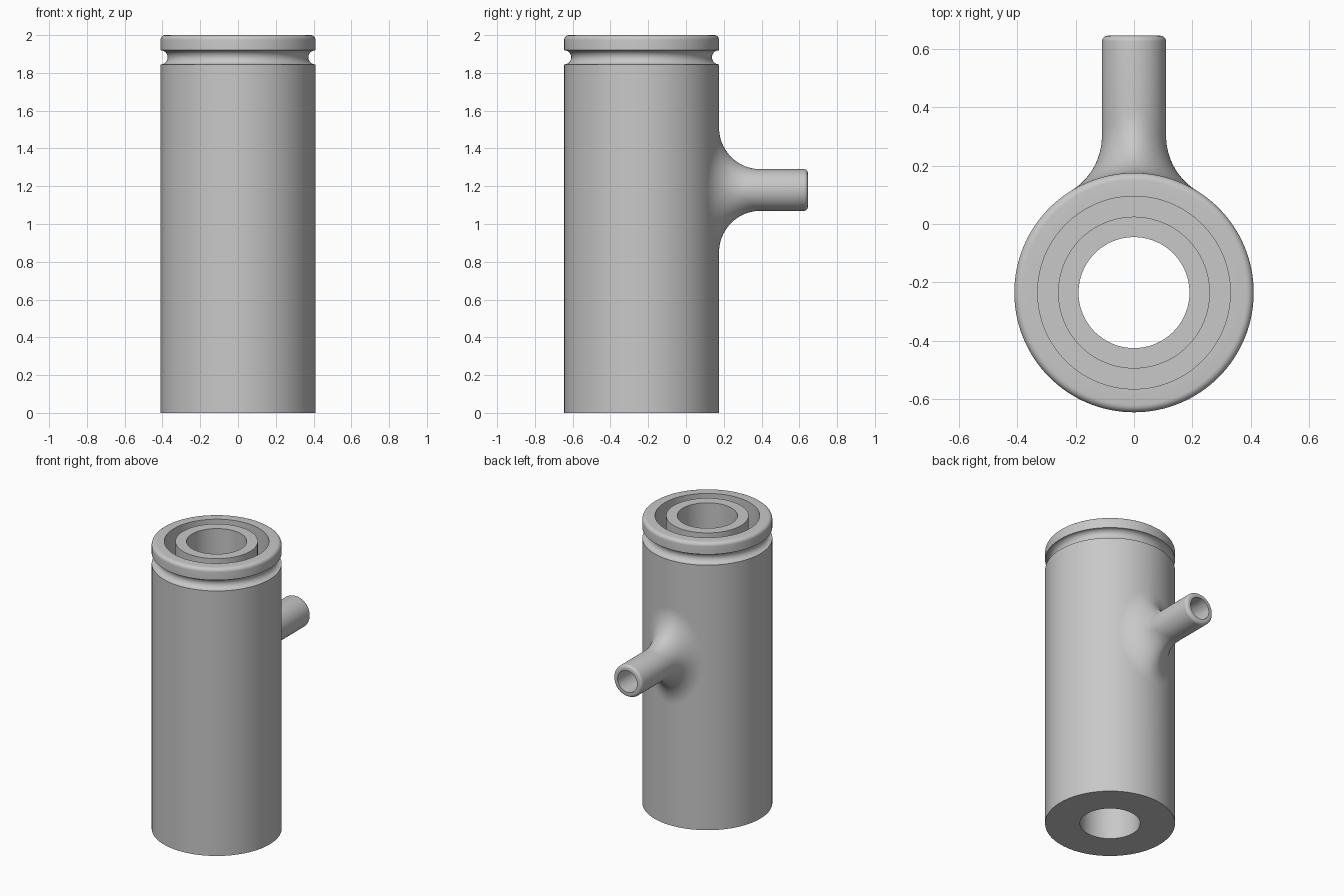
import bpy, bmesh
from math import sin, cos, pi, sqrt, radians
from mathutils import Vector

if "Cube" in bpy.data.objects:
    bpy.data.objects.remove(bpy.data.objects["Cube"], do_unlink=True)

AXIS_Y = -0.235                     # body axis
R, JACKET_OUT, JACKET_IN, BORE = 0.41, 0.33, 0.26, 0.19
HEIGHT, FLOOR = 2.0, 0.15
PORT_Z, PORT_R, PORT_BORE, PORT_END = 1.18, 0.11, 0.075, 0.88
FILLET = 0.22
SEGS = 128

grey = bpy.data.materials.new("light grey")
grey.use_nodes = True
grey.diffuse_color = (0.58, 0.58, 0.58, 1)
grey.node_tree.nodes["Principled BSDF"].inputs["Base Color"].default_value = (0.58, 0.58, 0.58, 1)


def arc(cx, cy, r, start, end, steps):
    """Points on an arc, angles in degrees."""
    angles = [radians(start + (end - start) * i / steps) for i in range(steps + 1)]
    return [(cx + r * cos(a), cy + r * sin(a)) for a in angles]


def loft(name, rings, closed, location):
    """Skin a list of closed rings with quads."""
    bm = bmesh.new()
    rows = [[bm.verts.new(p) for p in ring] for ring in rings]
    n = len(rows[0])
    for i in range(len(rows) if closed else len(rows) - 1):
        low, high = rows[i], rows[(i + 1) % len(rows)]
        for j in range(n):
            k = (j + 1) % n
            bm.faces.new((low[j], low[k], high[k], high[j]))
    mesh = bpy.data.meshes.new(name)
    bm.to_mesh(mesh)
    bm.free()
    mesh.materials.append(grey)
    obj = bpy.data.objects.new(name, mesh)
    obj.location = location
    bpy.context.collection.objects.link(obj)
    return obj


def activate(obj):
    bpy.ops.object.select_all(action='DESELECT')
    obj.select_set(True)
    bpy.context.view_layer.objects.active = obj


turns = [2 * pi * j / SEGS for j in range(SEGS)]

# Body: turned profile with ring groove, rounded rim, annular jacket and bore
profile = [(BORE, 0), (R, 0)]
profile += arc(R, 1.8825, 0.0375, 270, 90, 14)
profile += arc(R - 0.025, HEIGHT - 0.025, 0.025, 0, 90, 6)
profile += [(JACKET_OUT, HEIGHT), (JACKET_OUT, FLOOR), (JACKET_IN, FLOOR),
            (JACKET_IN, HEIGHT), (BORE, HEIGHT)]
body = loft("jacketed_body", [[(r * cos(a), r * sin(a), z) for a in turns] for r, z in profile],
            True, (0, AXIS_Y, 0))

# Hole from the side port into the jacket
bpy.ops.mesh.primitive_cylinder_add(vertices=SEGS, radius=PORT_BORE, depth=0.17,
                                    location=(0, AXIS_Y + 0.375, PORT_Z), rotation=(pi / 2, 0, 0))
cutter = bpy.context.object
cutter.name = "port_hole_cutter"
cutter.hide_render = True
cutter.data.materials.append(grey)
activate(body)
cut = body.modifiers.new("port hole", 'BOOLEAN')
cut.operation = 'DIFFERENCE'
cut.solver = 'EXACT'
cut.object = cutter
bpy.ops.object.modifier_apply(modifier=cut.name)
bpy.data.objects.remove(cutter, do_unlink=True)


# Side port: bore, rounded lip, straight tube, rolling-ball fillet onto the body
def port_ring(r, y):
    return [(r * cos(a), y, r * sin(a)) for a in turns]


def fillet_point(a, t):
    reach = PORT_R + FILLET
    x, z = reach * cos(a), reach * sin(a)
    centre = Vector((x, sqrt((R + FILLET) ** 2 - x * x), z))
    to_port = Vector((-cos(a), 0, -sin(a)))
    to_body = Vector((-centre.x, -centre.y, 0)).normalized()
    return centre + FILLET * to_port.slerp(to_body, t)


rings = [[(PORT_BORE * cos(a), sqrt(R * R - (PORT_BORE * cos(a)) ** 2), PORT_BORE * sin(a))
          for a in turns],
         port_ring(PORT_BORE, PORT_END)]
rings += [port_ring(r, y) for r, y in arc(PORT_R - 0.02, PORT_END - 0.02, 0.02, 90, 0, 6)]
rings += [[fillet_point(a, i / 20) for a in turns] for i in range(21)]
port = loft("side_port", rings, False, (0, AXIS_Y, PORT_Z))

for obj in (body, port):
    activate(obj)
    bpy.ops.object.shade_smooth_by_angle(angle=radians(30))
